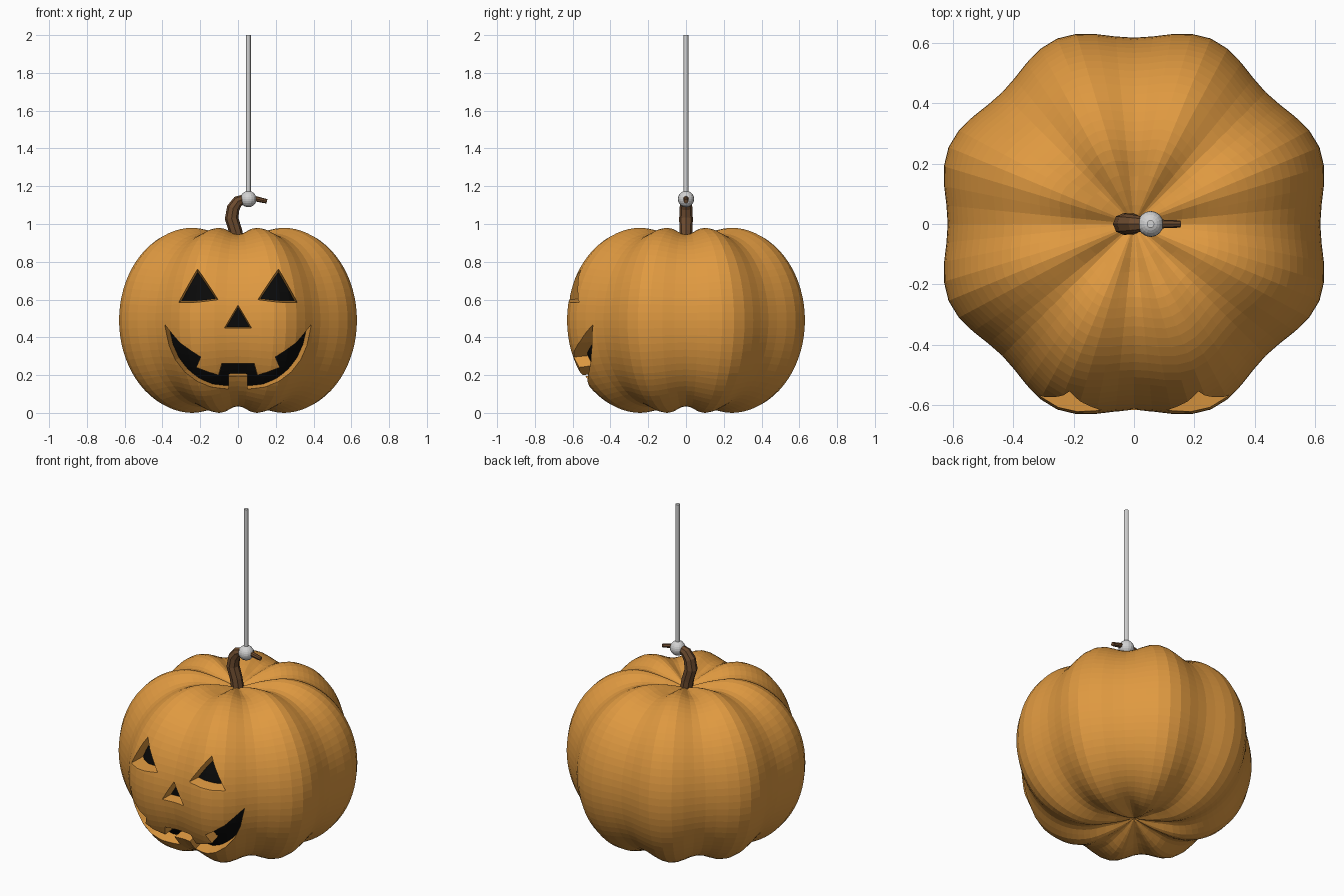
import bpy, bmesh, math
from mathutils import Vector

if "Cube" in bpy.data.objects:
    bpy.data.objects.remove(bpy.data.objects["Cube"])


def material(name, rgb):
    m = bpy.data.materials.new(name)
    m.diffuse_color = (*rgb, 1)
    m.use_nodes = True
    m.node_tree.nodes["Principled BSDF"].inputs["Base Color"].default_value = m.diffuse_color
    return m


ORANGE = material("pumpkin_orange", (0.74, 0.32, 0.052))
BLACK = material("hollow_black", (0.003, 0.003, 0.003))
BROWN = material("stem_brown", (0.15, 0.07, 0.028))
GREY = material("light_grey", (0.65, 0.65, 0.65))


def make_object(name, bm, mat):
    bmesh.ops.recalc_face_normals(bm, faces=bm.faces)
    me = bpy.data.meshes.new(name)
    bm.to_mesh(me)
    bm.free()
    me.materials.append(mat)
    ob = bpy.data.objects.new(name, me)
    bpy.context.collection.objects.link(ob)
    return ob


def loft(bm, rings):
    for a, b in zip(rings, rings[1:]):
        n = len(a)
        for i in range(n):
            bm.faces.new((a[i], a[(i + 1) % n], b[(i + 1) % n], b[i]))


# Eight-lobed body: dimpled profile swept around, pinched in at the valleys
MID, HALF, HUB, SEG = 0.49, 0.49, 0.26, 64


def body_mesh(scale):
    dimple = [(HUB * u, HALF - 0.075 * (1 - u) ** 1.6) for u in (0.08, 0.25, 0.45, 0.65, 0.85)]
    side = []
    for i in range(37):
        a = math.pi / 2 - math.pi * i / 36
        side.append((HUB + 0.405 * math.cos(a), HALF * math.sin(a)))
    profile = dimple + side + [(r, -z) for r, z in reversed(dimple)]
    bm = bmesh.new()
    rings = []
    for r, z in profile:
        ring = []
        for j in range(SEG):
            t = 2 * math.pi * j / SEG
            valley = (1 + math.cos(8 * t)) / 2
            k = scale * (1 - 0.072 * valley * min(1, r / 0.18))
            ring.append(bm.verts.new((r * k * math.cos(t), r * k * math.sin(t), MID + z * k)))
        rings.append(ring)
    loft(bm, rings)
    for ring, sign in ((rings[0], 1), (rings[-1], -1)):
        tip = bm.verts.new((0, 0, MID + sign * (HALF - 0.08) * scale))
        for j in range(SEG):
            bm.faces.new((ring[j], ring[(j + 1) % SEG], tip))
    return bm


pumpkin = make_object("pumpkin_body", body_mesh(1.0), ORANGE)

# Dark hollow behind the carved face
bm = body_mesh(0.89)
bmesh.ops.delete(bm, geom=[f for f in bm.faces if f.calc_center_median().y > -0.2], context='FACES')
hollow = make_object("dark_hollow", bm, BLACK)
# keep the open lining facing outward
bm = bmesh.new()
bm.from_mesh(hollow.data)
for f in bm.faces:
    if f.normal.dot(f.calc_center_median() - Vector((0, 0, MID))) < 0:
        f.normal_flip()
bm.to_mesh(hollow.data)
bm.free()

# Carved face: tapered cutters for the eyes, nose and mouth
eye = [(0.114, 0.603), (0.214, 0.765), (0.315, 0.583), (0.22, 0.59)]
nose = [(-0.07, 0.45), (0.0, 0.57), (0.07, 0.45)]
half_mouth = [(0.05, 0.2), (0.05, 0.12), (0.14, 0.138), (0.215, 0.172), (0.28, 0.22),
              (0.33, 0.28), (0.365, 0.355), (0.39, 0.468), (0.295, 0.375), (0.185, 0.305),
              (0.212, 0.25), (0.1, 0.207), (0.082, 0.27)]


def mirror(points):
    return [(-x, z) for x, z in reversed(points)]


def add_cutter(bm, outline, centre, y_ref, taper, y_back):
    rings = []
    for y in (-0.75, y_back):
        s = 1 - (y - y_ref) * -0 - (y - y_ref) * taper
        rings.append([bm.verts.new((centre[0] + (x - centre[0]) * s, y,
                                    centre[1] + (z - centre[1]) * s)) for x, z in outline])
    loft(bm, rings)
    bm.faces.new(rings[0])
    bm.faces.new(rings[1])


bm = bmesh.new()
add_cutter(bm, eye, (0.214, 0.645), -0.57, 1.8, -0.4)
add_cutter(bm, mirror(eye), (-0.214, 0.645), -0.57, 1.8, -0.4)
add_cutter(bm, nose, (0, 0.49), -0.61, 2.2, -0.45)
add_cutter(bm, half_mouth + mirror(half_mouth), (0, 0.45), -0.5, 0.7, -0.3)
cutter = make_object("face_cutter", bm, ORANGE)
cutter.hide_render = True

cut = pumpkin.modifiers.new("carve", 'BOOLEAN')
cut.operation = 'DIFFERENCE'
cut.solver = 'EXACT'
cut.object = cutter
bpy.context.view_layer.objects.active = pumpkin
bpy.ops.object.modifier_apply(modifier="carve")
bpy.data.objects.remove(cutter)

# Curved stem: tapered eight-sided tube in the xz plane
path = [(0.0, 0.89, 0.036), (-0.012, 0.96, 0.035), (-0.034, 1.03, 0.036), (-0.025, 1.085, 0.034),
        (0.0, 1.12, 0.03), (0.045, 1.138, 0.022), (0.1, 1.132, 0.014), (0.153, 1.12, 0.012)]
bm = bmesh.new()
rings = []
for i, (x, z, r) in enumerate(path):
    p, q = path[max(i - 1, 0)], path[min(i + 1, len(path) - 1)]
    d = Vector((q[0] - p[0], 0, q[1] - p[1])).normalized()
    side = Vector((d.z, 0, -d.x))
    rings.append([bm.verts.new(Vector((x, 0, z)) + r * (side * math.cos(a) + Vector((0, math.sin(a), 0))))
                  for a in (math.pi * k / 4 for k in range(8))])
loft(bm, rings)
bm.faces.new(rings[0])
bm.faces.new(rings[-1])
make_object("stem", bm, BROWN)

# Ball and rod that hold the stem
bpy.ops.mesh.primitive_uv_sphere_add(segments=16, ring_count=12, radius=0.043, location=(0.055, 0, 1.132))
ball = bpy.context.object
ball.name = "hanger_ball"
ball.data.materials.append(GREY)
bpy.ops.mesh.primitive_cylinder_add(vertices=12, radius=0.0125, depth=0.85, location=(0.055, 0, 1.575))
rod = bpy.context.object
rod.name = "hanger_rod"
rod.data.materials.append(GREY)
